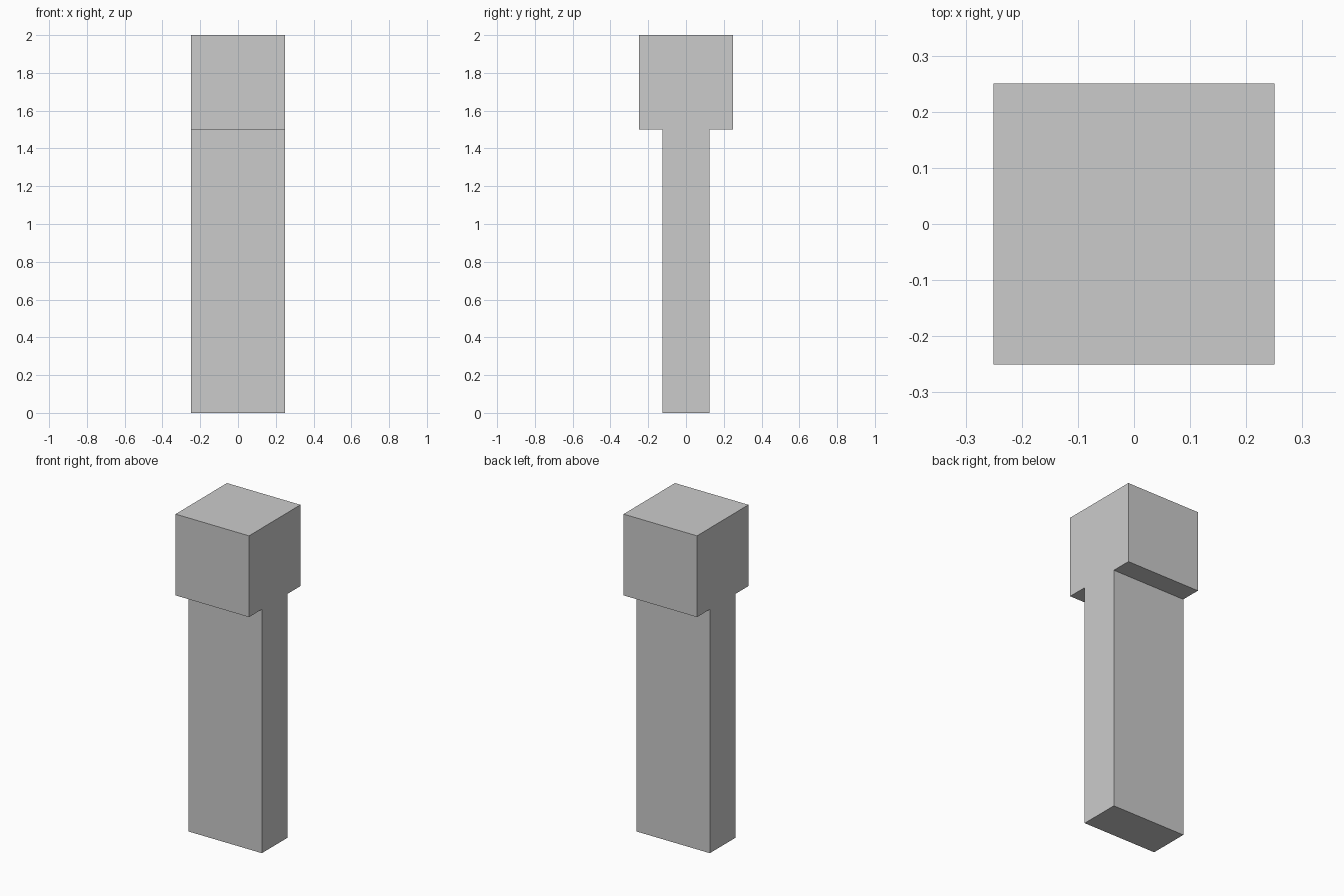
import bpy

cube = bpy.data.objects.get("Cube")
if cube:
    bpy.data.objects.remove(cube, do_unlink=True)

# Single matte grey
grey = bpy.data.materials.new("light_grey")
grey.use_nodes = True
colour = (0.6, 0.6, 0.6, 1.0)
grey.diffuse_color = colour
grey.node_tree.nodes["Principled BSDF"].inputs["Base Color"].default_value = colour


def add_box(name, size, bottom):
    """Axis-aligned block centred on x and y, standing on height `bottom`."""
    bpy.ops.mesh.primitive_cube_add(size=1, location=(0, 0, bottom + size[2] / 2))
    box = bpy.context.object
    box.name = name
    box.scale = size
    bpy.ops.object.transform_apply(location=False, rotation=False, scale=True)
    box.data.materials.append(grey)
    return box


# Stacked blocks: legs, torso, head
add_box("legs", (0.5, 0.25, 0.75), 0.0)
add_box("torso", (0.5, 0.25, 0.75), 0.75)
add_box("head", (0.5, 0.5, 0.5), 1.5)
